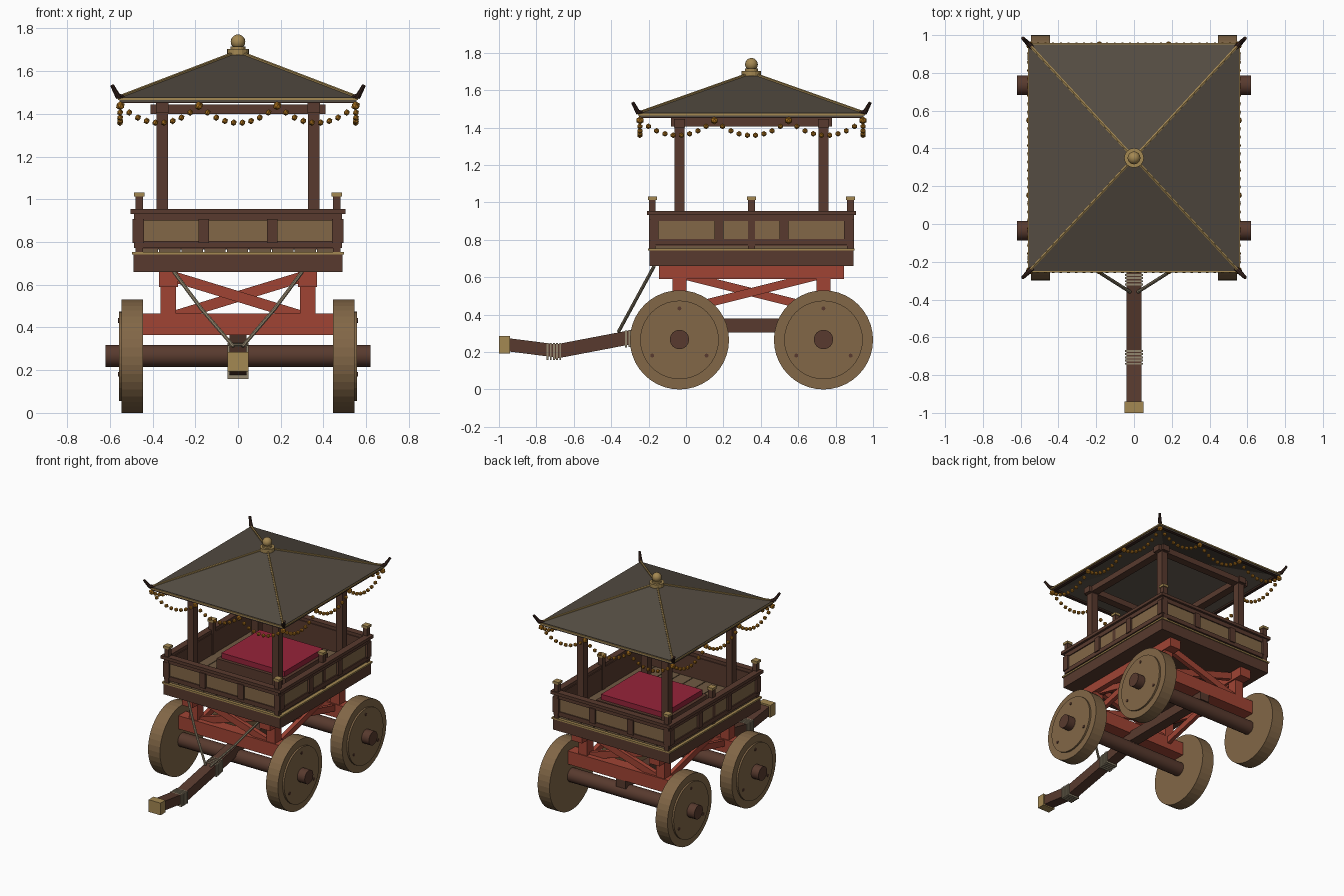
import bpy, bmesh, math
from mathutils import Vector, Matrix

if "Cube" in bpy.data.objects:
    bpy.data.objects.remove(bpy.data.objects["Cube"])

CY = 0.35                      # middle of the carriage body along y
WHEEL_Y = (CY - 0.385, CY + 0.385)
parts = {}


def mat(name, srgb):
    m = bpy.data.materials.new(name)
    m.diffuse_color = [((c / 255 + 0.055) / 1.055) ** 2.4 for c in srgb] + [1]
    m.use_nodes = True
    m.node_tree.nodes["Principled BSDF"].inputs["Base Color"].default_value = m.diffuse_color
    return m


DARK = mat("dark wood", (88, 58, 46))
DEEP = mat("deep brown", (58, 38, 31))
TAN = mat("tan wood", (130, 103, 71))
FLOOR = mat("floor wood", (112, 90, 66))
RED = mat("red paint", (160, 68, 52))
ROOF = mat("roof slate", (84, 76, 66))
BRASS = mat("brass", (164, 136, 82))
GOLD = mat("gold beads", (172, 114, 30))
CLOTH = mat("crimson cloth", (150, 36, 58))
ROPE = mat("rope", (146, 134, 110))


def part(name, m):
    if name not in parts:
        parts[name] = (bmesh.new(), m)
    return parts[name][0]


def box(name, m, x0, x1, y0, y1, z0, z1):
    M = Matrix.Translation(((x0 + x1) / 2, (y0 + y1) / 2, (z0 + z1) / 2))
    M = M @ Matrix.Diagonal((abs(x1 - x0), abs(y1 - y0), abs(z1 - z0), 1))
    bmesh.ops.create_cube(part(name, m), size=1, matrix=M)


def frame(a, b):
    """Matrix at the midpoint of a-b, z along it, y as upright as possible."""
    a, b = Vector(a), Vector(b)
    z = (b - a).normalized()
    up = Vector((0, 0, 1)) if abs(z.z) < 0.95 else Vector((0, 1, 0))
    x = up.cross(z).normalized()
    R = Matrix((x, z.cross(x), z)).transposed().to_4x4()
    return Matrix.Translation((a + b) / 2) @ R, (b - a).length


def beam(name, m, a, b, w, h):
    M, L = frame(a, b)
    bmesh.ops.create_cube(part(name, m), size=1, matrix=M @ Matrix.Diagonal((w, h, L, 1)))


def rod(name, m, a, b, r, r2=None, n=8):
    M, L = frame(a, b)
    bmesh.ops.create_cone(part(name, m), cap_ends=True, segments=n, radius1=r,
                          radius2=r if r2 is None else r2, depth=L, matrix=M)


def loop_box(name, m, hx, hy, t, z0, z1):
    """Rectangular ring with outer half sizes hx, hy and thickness t."""
    for s in (-1, 1):
        box(name, m, -hx, hx, CY + s * hy, CY + s * (hy - t), z0, z1)
        box(name, m, s * hx, s * (hx - t), CY - hy + t, CY + hy - t, z0, z1)


# Wheels, axles and the red bolsters above them
for y in WHEEL_Y:
    rod("axle", DARK, (-0.62, y, 0.267), (0.62, y, 0.267), 0.052, n=16)
    box("bolster", RED, -0.445, 0.445, y - 0.045, y + 0.045, 0.365, 0.465)
    for s in (-1, 1):
        rod("wheel", TAN, (s * 0.445, y, 0.265), (s * 0.545, y, 0.265), 0.265, n=40)
        rod("wheel_face", TAN, (s * 0.54, y, 0.265), (s * 0.558, y, 0.265), 0.21, n=40)
        for k in range(3):
            a = math.radians(90 + 120 * k)
            py, pz = y + 0.168 * math.cos(a), 0.265 + 0.168 * math.sin(a)
            rod("wheel_peg", DARK, (s * 0.55, py, pz), (s * 0.563, py, pz), 0.011)
        # Uprights and cross braces between the uprights
        box("upright", RED, s * 0.29, s * 0.362, y - 0.038, y + 0.038, 0.46, 0.60)
        beam("cross_brace", RED, (-s * 0.31, y + s * 0.012, 0.45),
             (s * 0.31, y + s * 0.012, 0.64), 0.035, 0.05)
for s in (-1, 1):
    box("side_beam", RED, s * 0.28, s * 0.37, CY - 0.495, CY + 0.495, 0.59, 0.66)
    for d in (-1, 1):
        beam("side_brace", RED, (s * 0.325 + d * 0.01, CY - d * 0.36, 0.43),
             (s * 0.325 + d * 0.01, CY + d * 0.36, 0.61), 0.03, 0.045)

# Draw pole, its tip and rope bindings
box("reach_pole", DARK, -0.04, 0.04, -0.05, 0.78, 0.305, 0.38)
beam("draw_pole", DARK, (0, 0.0, 0.335), (0, -0.29, 0.28), 0.08, 0.075)
beam("draw_pole", DARK, (0, -0.27, 0.284), (0, -0.71, 0.2), 0.08, 0.075)
beam("draw_pole", DARK, (0, -0.67, 0.203), (0, -0.96, 0.24), 0.08, 0.07)
box("pole_tip", BRASS, -0.05, 0.05, -1.0, -0.94, 0.193, 0.285)
for y0, zc in ((-0.74, 0.203), (-0.32, 0.276)):
    for k in range(5):
        y = y0 + k * 0.017
        z = zc + (k - 2) * (0.003 if y0 > -0.5 else 0)
        box("rope_binding", ROPE, -0.048, 0.048, y - 0.005, y + 0.005, z - 0.045, z + 0.045)
for s in (-1, 1):
    pts = [(s * 0.3, -0.17, 0.66), (s * 0.17, -0.265, 0.485), (s * 0.02, -0.36, 0.31)]
    for a, b in zip(pts, pts[1:]):
        rod("stay_rope", ROPE, a, b, 0.009)

# Deck with brass trim and floor planks
box("deck", DARK, -0.49, 0.49, CY - 0.545, CY + 0.545, 0.66, 0.742)
loop_box("deck_trim", BRASS, 0.497, 0.552, 0.03, 0.742, 0.754)
for k in range(9):
    x = -0.475 + k * 0.1057
    box("floor_plank", FLOOR, x, x + 0.1, CY - 0.53, CY + 0.53, 0.742, 0.768)

# Parapet walls: core, rails, inset panels and dividers
loop_box("wall_core", DARK, 0.474, 0.529, 0.025, 0.768, 0.93)
loop_box("wall_lower_rail", DARK, 0.486, 0.541, 0.03, 0.772, 0.805)
loop_box("wall_upper_rail", DARK, 0.486, 0.541, 0.03, 0.9, 0.932)
loop_box("hand_rail", DARK, 0.503, 0.558, 0.05, 0.932, 0.955)
for s in (-1, 1):
    for k in (-1, 0, 1):
        x, y = k * 0.32, CY + k * 0.348
        box("wall_panel", TAN, x - 0.14, x + 0.14, CY + s * 0.525, CY + s * 0.533, 0.8, 0.905)
        box("wall_panel", TAN, s * 0.47, s * 0.478, y - 0.155, y + 0.155, 0.8, 0.905)
    for k in (-1.5, -0.5, 0.5, 1.5):
        w = 0.024
        x = k * 0.32 if abs(k) < 1 else math.copysign(0.465, k)
        y = CY + (k * 0.348 if abs(k) < 1 else math.copysign(0.52, k))
        box("wall_divider", DARK, x - w, x + w, CY + s * 0.52, CY + s * 0.549, 0.795, 0.908)
        box("wall_divider", DARK, s * 0.465, s * 0.494, y - w, y + w, 0.795, 0.908)
    for dy in (-0.53, 0, 0.53):
        x, y = s * 0.462, CY + dy
        box("rail_post", DARK, x - 0.018, x + 0.018, y - 0.018, y + 0.018, 0.745, 1.018)
        box("rail_post_cap", BRASS, x - 0.024, x + 0.024, y - 0.024, y + 0.024, 1.014, 1.032)

# Seat platform and cushion
box("seat_platform", DARK, -0.29, 0.29, 0.155, 0.665, 0.765, 0.85)
box("seat_cushion", CLOTH, -0.265, 0.265, 0.18, 0.64, 0.85, 0.89)

# Canopy posts and head beams
for sx in (-1, 1):
    for y in WHEEL_Y:
        x = sx * 0.355
        box("canopy_post", DARK, x - 0.027, x + 0.027, y - 0.027, y + 0.027, 0.765, 1.44)
    box("head_beam", DARK, sx * 0.325, sx * 0.385, CY - 0.43, CY + 0.43, 1.405, 1.45)
for y in WHEEL_Y:
    box("head_beam", DARK, -0.41, 0.41, y - 0.03, y + 0.03, 1.4, 1.445)

# Hipped roof shell
HX, HY, EAVE, PEAK = 0.555, 0.6, 1.478, 1.69
bm = part("roof", ROOF)
rings = []
for drop in (0, 0.022):
    cs = [bm.verts.new((sx * HX, CY + sy * HY, EAVE - drop))
          for sx, sy in ((-1, -1), (1, -1), (1, 1), (-1, 1))]
    top = bm.verts.new((0, CY, PEAK - drop))
    for i in range(4):
        f = [cs[i], cs[(i + 1) % 4], top]
        bm.faces.new(f if drop == 0 else f[::-1])
    rings.append(cs)
for i in range(4):
    j = (i + 1) % 4
    bm.faces.new((rings[1][i], rings[1][j], rings[0][j], rings[0][i]))
loop_box("eave_board", DEEP, HX, HY, 0.025, 1.452, 1.466)
loop_box("eave_trim", BRASS, HX + 0.007, HY + 0.007, 0.014, 1.464, 1.474)

# Ridge cords and upturned corner horns
for sx in (-1, 1):
    for sy in (-1, 1):
        c = lambda d, z: (sx * (HX + d), CY + sy * (HY + d), z)
        rod("ridge_cord", BRASS, c(0, EAVE + 0.002), (0, CY, PEAK + 0.002), 0.008, n=6)
        rod("corner_horn", DEEP, c(-0.025, 1.472), c(0.008, 1.485), 0.013)
        rod("corner_horn", DEEP, c(0.005, 1.478), c(0.034, 1.533), 0.013, 0.009)

# Finial
rod("finial_base", BRASS, (0, CY, 1.675), (0, CY, 1.703), 0.052, n=16)
rod("finial_neck", BRASS, (0, CY, 1.70), (0, CY, 1.716), 0.034, n=16)
bmesh.ops.create_uvsphere(part("finial_ball", BRASS), u_segments=16, v_segments=10, radius=0.034,
                          matrix=Matrix.Translation((0, CY, 1.738)))

# Bead garlands, three swags along each eave
def bead(x, y, z, r):
    bmesh.ops.create_icosphere(part("garland", GOLD), subdivisions=1, radius=r,
                               matrix=Matrix.Translation((x, y, z)))


N = 9
for s in (-1, 1):
    for swag in range(3):
        for i in range(N + 1):
            t = i / N
            u = -1 + 2 * (swag + t) / 3
            z = 1.438 - 0.08 * 4 * t * (1 - t)
            r = 0.021 if i in (0, N) else 0.0155
            bead(u * 0.55, CY + s * 0.597, z, r)
            bead(s * 0.552, CY + u * 0.595, z, r)

# Turn every collected part into an object
for name, (bm, m) in parts.items():
    if name != "roof":
        bmesh.ops.recalc_face_normals(bm, faces=bm.faces)
    me = bpy.data.meshes.new(name)
    bm.to_mesh(me)
    bm.free()
    me.materials.append(m)
    ob = bpy.data.objects.new(name, me)
    bpy.context.collection.objects.link(ob)
    if name in ("finial_ball", "stay_rope", "axle"):
        ob.select_set(True)
        bpy.context.view_layer.objects.active = ob
bpy.ops.object.shade_smooth_by_angle(angle=math.radians(40))
